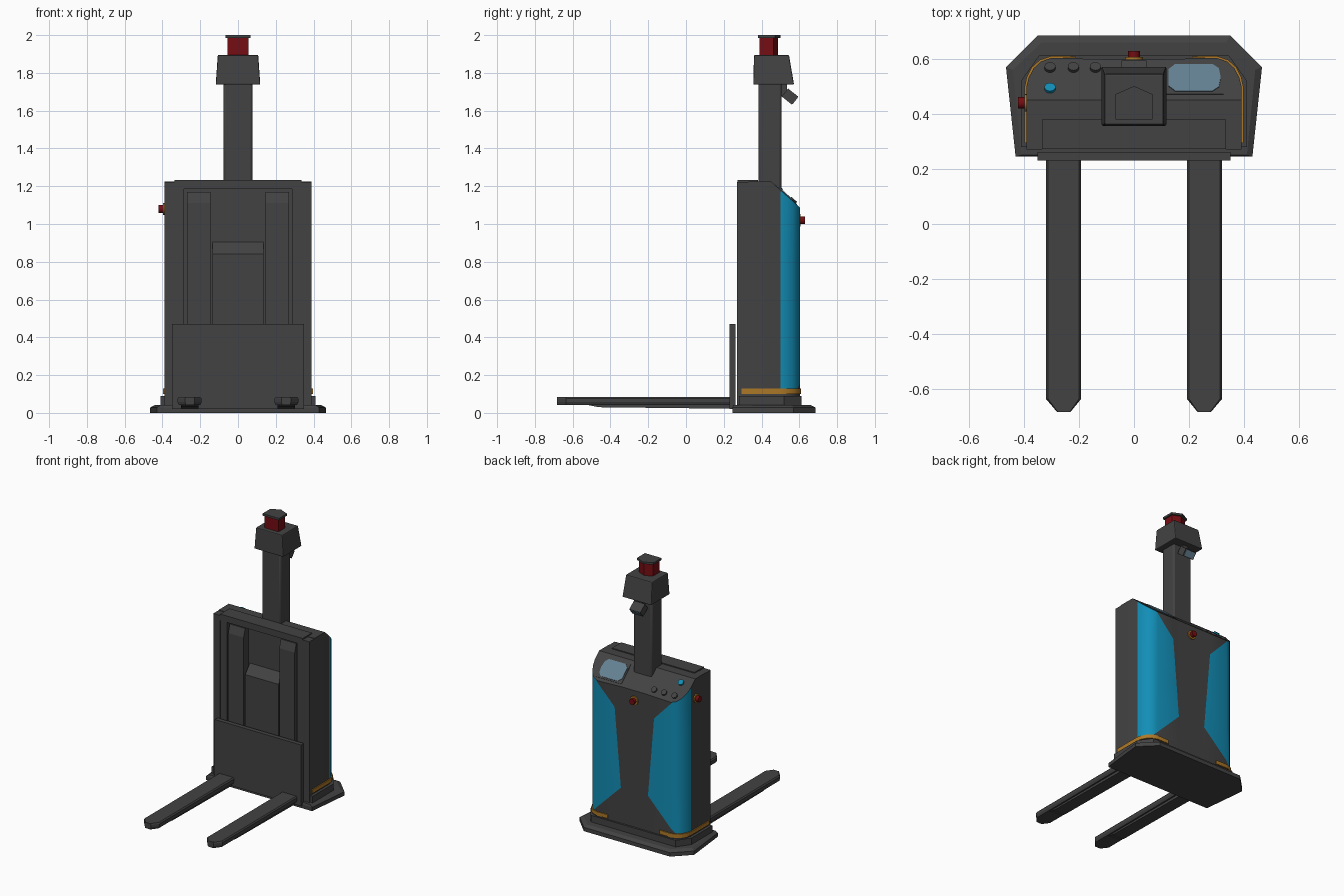
import bpy, bmesh, math
from mathutils import Vector, Matrix

if "Cube" in bpy.data.objects:
    bpy.data.objects.remove(bpy.data.objects["Cube"])

def material(name, r, g, b):
    m = bpy.data.materials.new(name)
    m.diffuse_color = (r, g, b, 1)
    m.use_nodes = True
    m.node_tree.nodes["Principled BSDF"].inputs["Base Color"].default_value = m.diffuse_color
    return m

GREY = material("dark grey", 0.055, 0.055, 0.055)
BLUE = material("blue", 0.006, 0.27, 0.47)
RED = material("red", 0.18, 0.004, 0.006)
AMBER = material("amber", 0.42, 0.19, 0.02)
GLASS = material("glass", 0.13, 0.22, 0.29)

def finish(name, bm, mats, bevel=0, smooth=False):
    bmesh.ops.recalc_face_normals(bm, faces=bm.faces[:])
    me = bpy.data.meshes.new(name)
    bm.to_mesh(me)
    bm.free()
    ob = bpy.data.objects.new(name, me)
    bpy.context.collection.objects.link(ob)
    for m in mats:
        me.materials.append(m)
    if bevel:
        mod = ob.modifiers.new("bevel", 'BEVEL')
        mod.width, mod.segments = bevel, 2
    if smooth:
        bpy.ops.object.select_all(action='DESELECT')
        ob.select_set(True)
        bpy.context.view_layer.objects.active = ob
        bpy.ops.object.shade_smooth_by_angle(angle=math.radians(32))
    return ob

def loft_bm(rings):
    bm = bmesh.new()
    vs = [[bm.verts.new(p) for p in r] for r in rings]
    n = len(vs[0])
    for a, b in zip(vs, vs[1:]):
        for i in range(n):
            bm.faces.new((a[i], a[(i + 1) % n], b[(i + 1) % n], b[i]))
    bm.faces.new(vs[0][::-1])
    bm.faces.new(vs[-1])
    return bm

def loft(name, rings, mat, **kw):
    return finish(name, loft_bm(rings), [mat], **kw)

def prism(name, pts, z0, z1, mat, **kw):
    return loft(name, [[(x, y, z) for x, y in pts] for z in (z0, z1)], mat, **kw)

def rect(x0, x1, y0, y1):
    return [(x0, y0), (x1, y0), (x1, y1), (x0, y1)]

def box(name, x, y, z, mat=GREY, **kw):
    return prism(name, rect(*x, *y), *z, mat, **kw)

def mirror(half):
    return half + [(-x, y) for x, y in reversed(half)]

def disc(name, base, axis, r, length, mat, sides=16):
    pts = [(r * math.cos(i * math.tau / sides), r * math.sin(i * math.tau / sides)) for i in range(sides)]
    ob = prism(name, pts, 0, length, mat, smooth=True)
    ob.matrix_world = Matrix.Translation(base) @ Vector(axis).to_track_quat('Z', 'Y').to_matrix().to_4x4()
    return ob

# Base plate with chamfered rim, and the skirt above it
foot = mirror([(.43, .245), (.465, .57), (.35, .685)])
rim = mirror([(.41, .25), (.44, .56), (.335, .66)])
loft("base_plate", [[(x, y, 0) for x, y in foot], [(x, y, .028) for x, y in foot],
                    [(x, y, .042) for x, y in rim]], GREY)
prism("base_skirt", mirror([(.41, .28), (.41, .52), (.345, .612)]), .04, .09, GREY)

# Body: prism cut by the sloping console plane, with blue corner panels
SLOPE = 0.9
console_n = Vector((0, SLOPE, 1)).normalized()
def console_z(y):
    return 1.225 - SLOPE * (y - .45)

outline = mirror([(.39, .33), (.39, .50), (.383, .53), (.365, .565), (.338, .59), (.30, .603), (.1, .598)])
bm = loft_bm([[(x, y, z) for x, y in outline] for z in (.06, 1.225)])
cut = bmesh.ops.bisect_plane(bm, geom=bm.verts[:] + bm.edges[:] + bm.faces[:],
                             plane_co=(0, .45, 1.225), plane_no=console_n, clear_outer=True)
bmesh.ops.edgeloop_fill(bm, edges=[e for e in cut['geom_cut'] if isinstance(e, bmesh.types.BMEdge)])
panel = [(.45, 1.236), (.16, .93), (.11, .35), (.33, .13), (.45, .13)]
lines = list(zip(panel, panel[1:]))
for s in (1, -1):
    for (px, pz), (qx, qz) in lines:
        bmesh.ops.bisect_plane(bm, geom=bm.verts[:] + bm.edges[:] + bm.faces[:],
                               plane_co=(s * px, 0, pz), plane_no=(-s * (qz - pz), 0, qx - px))
bmesh.ops.recalc_face_normals(bm, faces=bm.faces[:])
for f in bm.faces:
    c = f.calc_center_median()
    inside = all((q[0] - p[0]) * (c.z - p[1]) - (q[1] - p[1]) * (abs(c.x) - p[0]) > 0 for p, q in lines)
    if inside and c.y > .5 and abs(f.normal.z) < .3:
        f.material_index = 1
finish("body", bm, [GREY, BLUE], smooth=True)

# Front frame around the lift recess
for s, side in ((1, "right"), (-1, "left")):
    def mx(a, b):
        return sorted((s * a, s * b))
    box("side_column_" + side, mx(.335, .39), (.27, .332), (.04, 1.222))
    box("inner_frame_" + side, mx(.285, .335), (.277, .332), (.04, 1.2))
    # Lift uprights with sloping tops
    x0, x1 = mx(.145, .27)
    loft("lift_upright_" + side, [[(x, .272, .04), (x, .335, .04), (x, .335, 1.17), (x, .29, 1.17), (x, .272, 1.11)]
                                  for x in (x0, x1)], GREY)
    # Forks with tapered tips and lower chassis
    fork = [(s * x, y) for x, y in ((.192, .24), (.192, -.635), (.23, -.682), (.28, -.682), (.32, -.635), (.32, .24))]
    low = [(s * .256 + (x - s * .256) * .88, y) for x, y in fork]
    loft("fork_" + side, [[(x, y, .042) for x, y in low], [(x, y, .058) for x, y in fork],
                          [(x, y, .076) for x, y in fork], [(x, y, .085) for x, y in low]], GREY)
    x0, x1 = mx(.21, .302)
    loft("fork_underside_" + side, [[(x, -.53, .044), (x, .24, .044), (x, .24, .022), (x, -.46, .03)]
                                    for x in (x0, x1)], GREY)
    # Amber warning strip wrapping each rear corner
    path = [(.39, .295), (.39, .50), (.383, .53), (.365, .565), (.338, .59), (.30, .603), (.21, .602)]
    off = [(.007, 0), (.007, 0), (.007, .002), (.006, .005), (.004, .006), (.001, .007), (0, .007)]
    outer = [(x + a, y + b) for (x, y), (a, b) in zip(path, off)]
    prism("warning_strip_" + side, [(s * x, y) for x, y in path + outer[::-1]], .1, .128, AMBER, smooth=True)
box("frame_top", (-.335, .335), (.272, .38), (1.185, 1.232))

# Lift motor cover with sloping top, and the carriage plate
loft("lift_cover", [[(x, .276, .04), (x, .335, .04), (x, .335, .91), (x, .276, .84)] for x in (-.135, .135)], GREY)
box("carriage_plate", (-.35, .35), (.23, .262), (.02, .47))

# Sensor mast, head and lamp
box("mast", (-.076, .076), (.383, .505), (1.1, 1.76), bevel=.012, smooth=True)
loft("mast_head", [[(x, y, 1.738) for x, y in rect(-.118, .118, .356, .572)],
                   [(x, y, 1.895) for x, y in rect(-.107, .107, .36, .545)]], GREY, bevel=.006)
lamp = mirror([(.056, .39), (.056, .463)])
lamp.insert(2, (0, .487))
prism("lamp", lamp, 1.89, 1.99, RED)
prism("lamp_cap", [(x * 1.2, .43 + (y - .43) * 1.25) for x, y in lamp], 1.985, 2.0, GREY)

# Tilted camera under the head, lens looking down and back
cam = Matrix.Translation((0, .55, 1.675)) @ Vector((0, .78, -.62)).to_track_quat('Z', 'Y').to_matrix().to_4x4()
box("camera", (-.045, .045), (-.027, .027), (-.034, .034)).matrix_world = cam
box("camera_lens", (-.038, .038), (-.021, .021), (.034, .037), GLASS).matrix_world = cam
box("camera_bracket", (-.02, .02), (.49, .535), (1.675, 1.745))

# Console display and buttons on the sloping top
tilt = Matrix.Rotation(-math.atan(SLOPE), 4, 'X')
screen = Matrix.Translation((.22, .528, console_z(.528))) @ tilt
box("display_frame", (-.105, .105), (-.077, .077), (-.004, .003)).matrix_world = screen
glass = [(-.095, -.04), (-.07, -.066), (.065, -.066), (.088, -.045),
         (.095, 0), (.088, .045), (.065, .066), (-.07, .066), (-.095, .04)]
prism("display_glass", glass, .002, .007, GLASS).matrix_world = screen
for i, (x, y, mat) in enumerate(((-.305, .565, GREY), (-.22, .565, GREY), (-.14, .565, GREY), (-.305, .49, BLUE))):
    disc(f"console_button_{i + 1}", (x, y, console_z(y)), console_n, .02, .012, mat)

# Emergency stops on the back and the left side
for name, p, axis in (("back", (0, .597, 1.02), (0, 1, 0)), ("side", (-.389, .44, 1.08), (-1, 0, 0))):
    disc("stop_ring_" + name, p, axis, .032, .009, AMBER)
    disc("stop_button_" + name, p, axis, .021, .032, RED)
